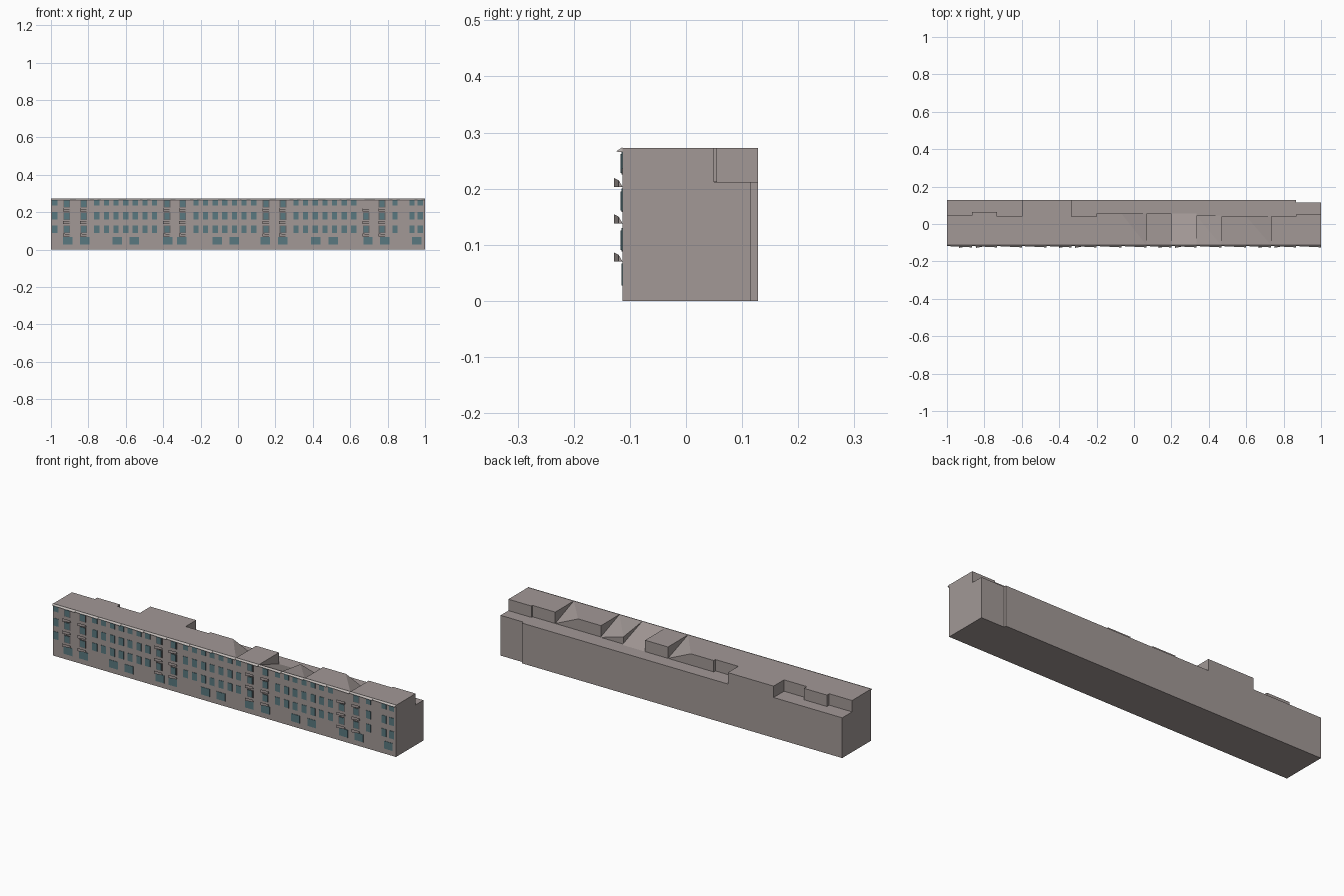
import bpy, bmesh

if "Cube" in bpy.data.objects:
    bpy.data.objects.remove(bpy.data.objects["Cube"])


def mat(name, rgb):
    m = bpy.data.materials.new(name)
    m.diffuse_color = (*rgb, 1)
    m.use_nodes = True
    m.node_tree.nodes["Principled BSDF"].inputs["Base Color"].default_value = m.diffuse_color
    return m


WALL = mat("warm grey wall", (0.36, 0.315, 0.305))
GLASS = mat("blue grey glass", (0.10, 0.19, 0.215))
STONE = mat("pale stone", (0.52, 0.48, 0.46))
FRAME = mat("dark trim", (0.14, 0.13, 0.13))

FRONT, BACK = -0.113, 0.128
LOW, TOP = 0.212, 0.272
U = 2 / 15                      # width of one house


def finish(bm, name, material):
    bmesh.ops.recalc_face_normals(bm, faces=bm.faces)
    me = bpy.data.meshes.new(name)
    bm.to_mesh(me)
    bm.free()
    me.materials.append(material)
    ob = bpy.data.objects.new(name, me)
    bpy.context.collection.objects.link(ob)
    return ob


def block(bm, x0, x1, y0, y1, z0, tops):
    """Box whose top corners (front left, front right, back right, back left) have own heights."""
    xy = [(x0, y0), (x1, y0), (x1, y1), (x0, y1)]
    b = [bm.verts.new((x, y, z0)) for x, y in xy]
    t = [bm.verts.new((x, y, z)) for (x, y), z in zip(xy, tops)]
    bm.faces.new(b)
    for i in range(4):
        j = (i + 1) % 4
        bm.faces.new((b[i], b[j], t[j], t[i]))
    # split along the front-right to back-left diagonal so sloped roofs fold cleanly
    if len(set(tops)) > 1:
        bm.faces.new((t[0], t[1], t[3]))
        bm.faces.new((t[1], t[2], t[3]))
    else:
        bm.faces.new(t)


def prism(bm, x0, x1, left, right):
    """Triangular prism along x with a (y, z) triangle at each end."""
    a = [bm.verts.new((x0, y, z)) for y, z in left]
    b = [bm.verts.new((x1, y, z)) for y, z in right]
    bm.faces.new(a)
    bm.faces.new(b)
    for i in range(3):
        j = (i + 1) % 3
        bm.faces.new((a[i], a[j], b[j], b[i]))


# Lower storeys: long block with a slightly shallower right-hand end
bm = bmesh.new()
end = 1 - U
block(bm, -1, end, FRONT, BACK, 0, [LOW] * 4)
block(bm, end, 1, FRONT, 0.115, 0, [LOW] * 4)
finish(bm, "lower_storeys", WALL)

# Upper storey: one block per house: (rear edge, rear right height, rear left height)
F = TOP
houses = [
    (0.046, F, F), (0.065, F, F), (0.041, F, F),
    (BACK, F, F), (BACK, F, F),
    (0.041, F, F), (0.055, F, F), (0.055, LOW, F),
    (0.055, F, F), (0.055, LOW, LOW), (0.045, LOW, 0.25),
    (0.041, F, F), (0.041, LOW, F), (0.041, F, F), (0.050, F, F),
]
bm = bmesh.new()
for i, (rear, hr, hl) in enumerate(houses):
    x = -1 + i * U
    block(bm, x, x + U, FRONT, rear, LOW, [TOP, TOP, hr, hl])
finish(bm, "upper_storey", WALL)

# Sloped cornice, slightly skewed on each house
bm = bmesh.new()
for i in range(15):
    x = -1 + i * U
    ends = [[(FRONT, 0.274), (FRONT, 0.265), (FRONT - d, 0.266)] for d in (0.005, 0.012)]
    prism(bm, x, x + U, *ends)
finish(bm, "cornice", STONE)


def plates(name, rects, material, depth):
    """Thin plates on the facade from (centre x, centre z, width, height)."""
    bm = bmesh.new()
    for x, z, w, h in rects:
        block(bm, x - w / 2, x + w / 2, FRONT - depth, FRONT + 0.002,
              z - h / 2, [z + h / 2] * 4)
    finish(bm, name, material)


floors = [(0.110, 0.040), (0.180, 0.040), (0.250, 0.030)]
bays = [-0.915, -0.825, -0.38, -0.295, 0.15, 0.24, 0.685, 0.77]

# Plain windows in runs of seven between the bay pairs, plus the end houses
columns = [s + 0.0515 * k for s in (-0.755, -0.225, 0.31) for k in range(7)]
columns = [x for x in columns if x < 0.63] + [-0.98, 0.84, 0.93, 0.975]
plates("windows", [(x, z, 0.028, h) for x in columns for z, h in floors], GLASS, 0.002)

# Wide ground floor windows
ground = [-0.91, -0.82, -0.645, -0.555, -0.375, -0.30, -0.11, -0.02,
          0.145, 0.24, 0.415, 0.51, 0.695, 0.785, 0.955]
plates("ground_windows", [(x, 0.047, 0.05, 0.04) for x in ground], GLASS, 0.002)

# Bay windows: dark surround with glass in front
bay_rects = [(x, z, 0.036, 0.040) for x in bays for z in (0.108, 0.178, 0.245)
             if not (x == 0.685 and z > 0.2)]
plates("bay_surrounds", bay_rects, FRAME, 0.002)
plates("bay_windows", [(x, z, w - 0.008, h - 0.006) for x, z, w, h in bay_rects], GLASS, 0.004)

# Flared balcony ledges under each bay window
bm = bmesh.new()
for x in bays:
    for z in (0.070, 0.138, 0.203):
        out = FRONT - 0.015
        tri = [(FRONT, z), (out, z + 0.016), (out, z)]
        prism(bm, x - 0.02, x + 0.02, tri, [(FRONT, z), (FRONT - 0.007, z + 0.012), (FRONT - 0.007, z)])
finish(bm, "balcony_ledges", WALL)
